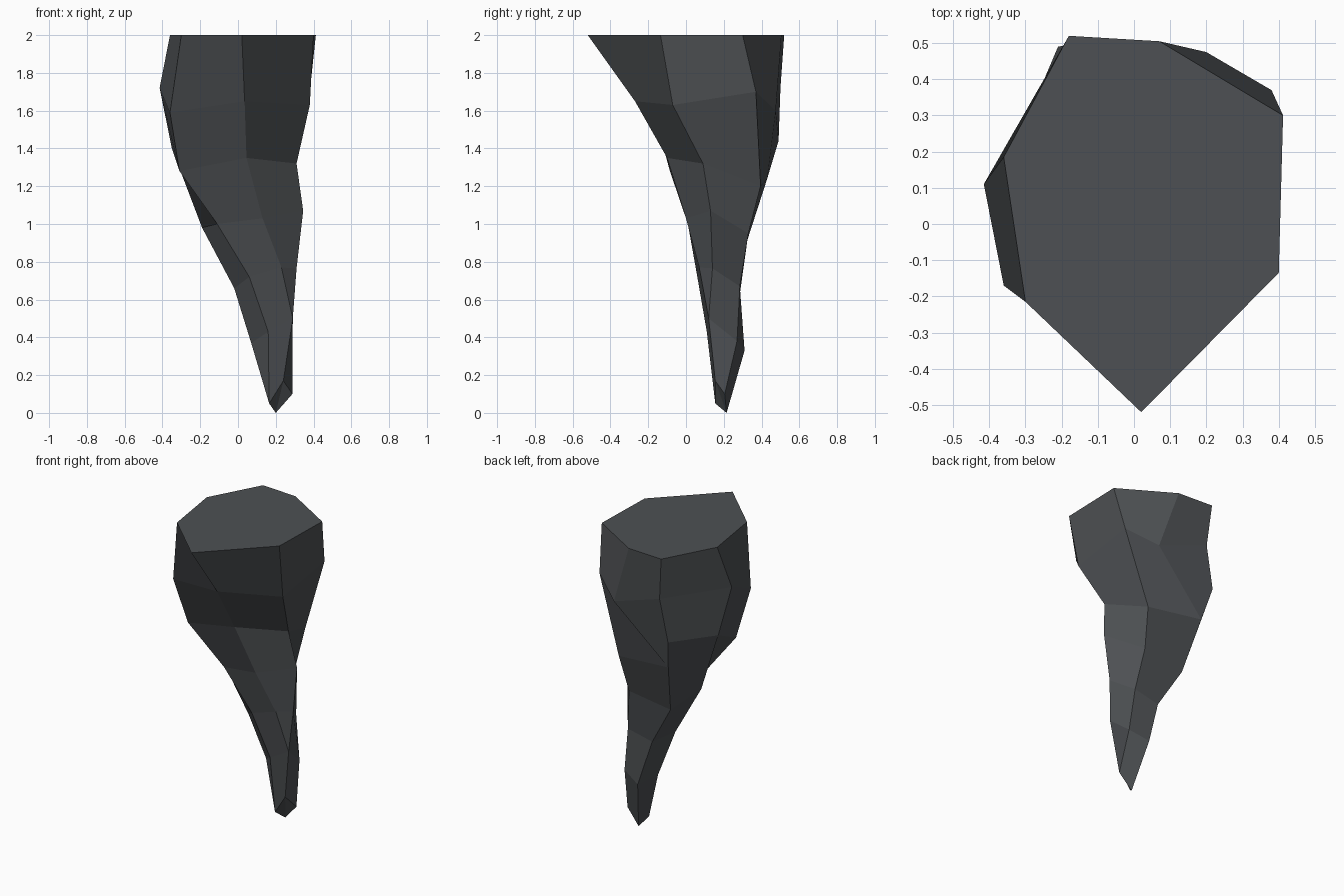
import bpy, bmesh

if "Cube" in bpy.data.objects:
    bpy.data.objects.remove(bpy.data.objects["Cube"])

# Ridge lines of the rock spike, each running from the flat top to the tip
tip = (.20, .215, 0)
right = [(.40, -.135, 2), (.38, -.07, 1.63), (.31, .09, 1.32), (.345, .13, 1.07),
         (.31, .14, .765), (.29, .12, .50), (.24, .155, .17)]
front = [(.02, -.52, 2), (.035, -.27, 1.65), (.045, -.10, 1.35), (.13, 0, 1.03), (.23, .07, .77)]
back_right = [(.412, .30, 2), (.38, .37, 1.7), (.22, .395, 1.2), (.19, .33, .95),
              (.23, .285, .67), (.265, .27, .38), (.288, .205, .10)]
back_left = [(-.18, .52, 2), (-.155, .50, 1.72), (-.21, .49, 1.44), (-.11, .32, .90),
             (.05, .285, .63), (.14, .31, .33)]
back = [(.07, .505, 2), (.20, .475, 1.6), (-.17, .43, 1.24)]
left = [(-.36, .185, 2), (-.415, .11, 1.72), (-.35, .16, 1.40), (-.19, .11, .98),
        (-.02, .14, .66), (.07, .195, .37), (.165, .155, .05)]
front_left = [(-.30, -.215, 2), (-.36, -.17, 1.59), (-.31, -.085, 1.28), (-.11, .01, 1.0),
              (.06, .06, .72), (.16, .11, .43)]

# Short ridges run into their neighbour on the way down
ridges = [front + right[5:], right, back_right, back + back_left[3:], back_left,
          left, front_left + left[6:]]

bm = bmesh.new()
shared = {}


def vert(co):
    if co not in shared:
        shared[co] = bm.verts.new(co)
    return shared[co]


columns = []
for r in ridges:
    r = r + [tip] * (8 - len(r))
    columns.append([vert(co) for co in r])

# Skin between neighbouring ridges
for i, a in enumerate(columns):
    b = columns[(i + 1) % len(columns)]
    for k in range(7):
        face = list(dict.fromkeys((a[k], a[k + 1], b[k + 1], b[k])))
        if len(face) > 2:
            bm.faces.new(face)

# Flat top
bm.faces.new([c[0] for c in columns])
bmesh.ops.recalc_face_normals(bm, faces=bm.faces)

mesh = bpy.data.meshes.new("rock_spike")
bm.to_mesh(mesh)
bm.free()

stone = bpy.data.materials.new("dark slate stone")
stone.diffuse_color = (.075, .081, .087, 1)
stone.use_nodes = True
stone.node_tree.nodes["Principled BSDF"].inputs["Base Color"].default_value = stone.diffuse_color
mesh.materials.append(stone)
bpy.context.collection.objects.link(bpy.data.objects.new("rock_spike", mesh))
